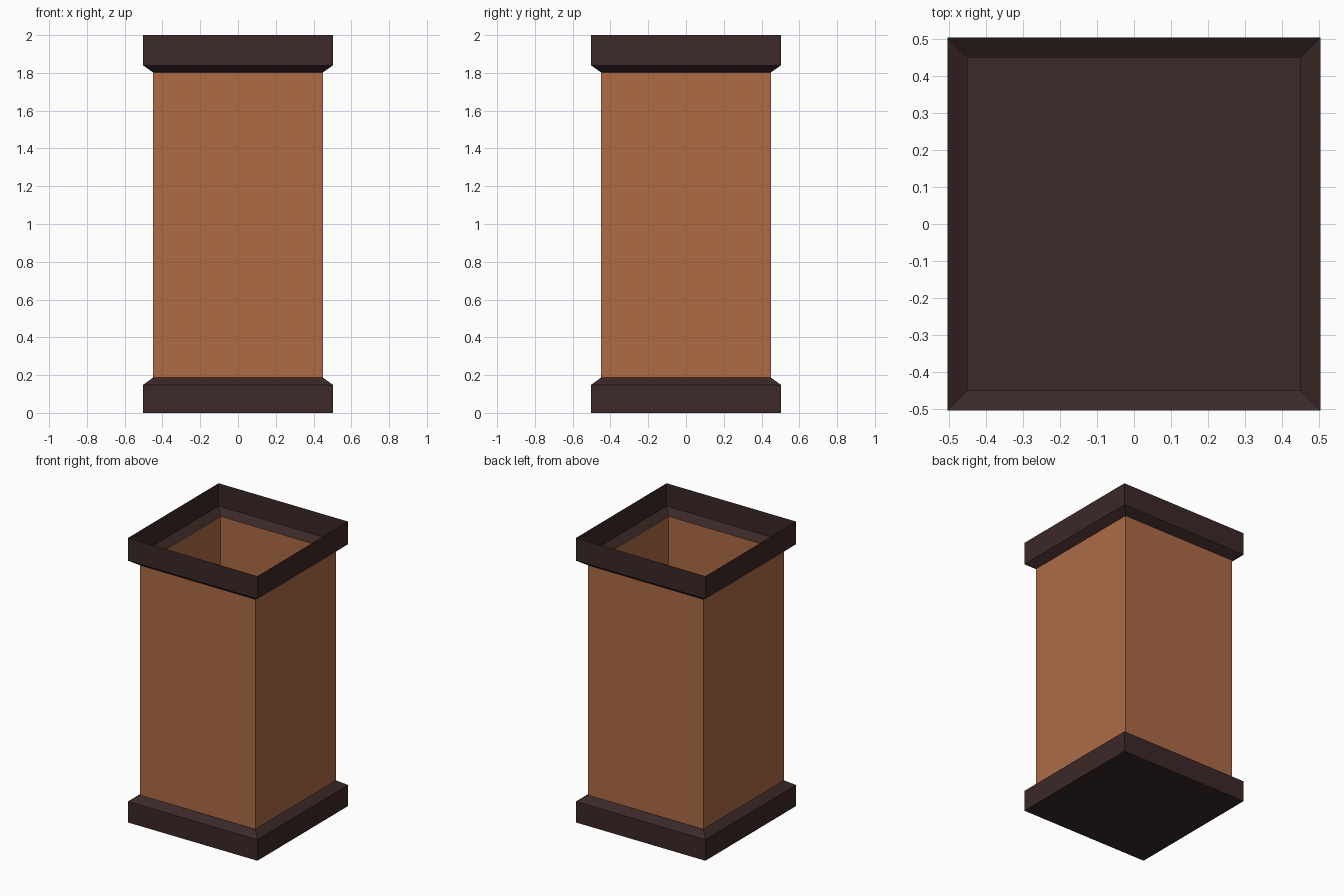
import bpy, bmesh

if "Cube" in bpy.data.objects:
    bpy.data.objects.remove(bpy.data.objects["Cube"])


def material(name, rgb):
    m = bpy.data.materials.new(name)
    m.diffuse_color = (*rgb, 1)
    m.use_nodes = True
    m.node_tree.nodes["Principled BSDF"].inputs["Base Color"].default_value = m.diffuse_color
    return m


wood = material("warm_wood", (0.42, 0.145, 0.06))
dark = material("dark_trim", (0.045, 0.021, 0.021))


def square_shell(name, profile, mat, floor=False):
    """Sweep a (half width, height) profile around a square, single walled."""
    bm = bmesh.new()
    corners = [(-1, -1), (1, -1), (1, 1), (-1, 1)]
    rings = [[bm.verts.new((x * r, y * r, z)) for x, y in corners]
             for r, z in profile]
    for lo, hi in zip(rings, rings[1:]):
        for i in range(4):
            j = (i + 1) % 4
            bm.faces.new((lo[i], lo[j], hi[j], hi[i]))
    if floor:
        bm.faces.new(rings[0][::-1])
    mesh = bpy.data.meshes.new(name)
    bm.to_mesh(mesh)
    bm.free()
    mesh.materials.append(mat)
    obj = bpy.data.objects.new(name, mesh)
    bpy.context.collection.objects.link(obj)
    return obj


OUT, IN = 0.503, 0.449

# Closed base with bevelled shoulder
square_shell("base", [(OUT, 0), (OUT, 0.148), (IN, 0.187)], dark, floor=True)
# Straight hollow shaft
square_shell("shaft", [(IN, 0.187), (IN, 1.802)], wood)
# Open flared rim
square_shell("rim", [(IN, 1.802), (OUT, 1.84), (OUT, 2.0)], dark)
